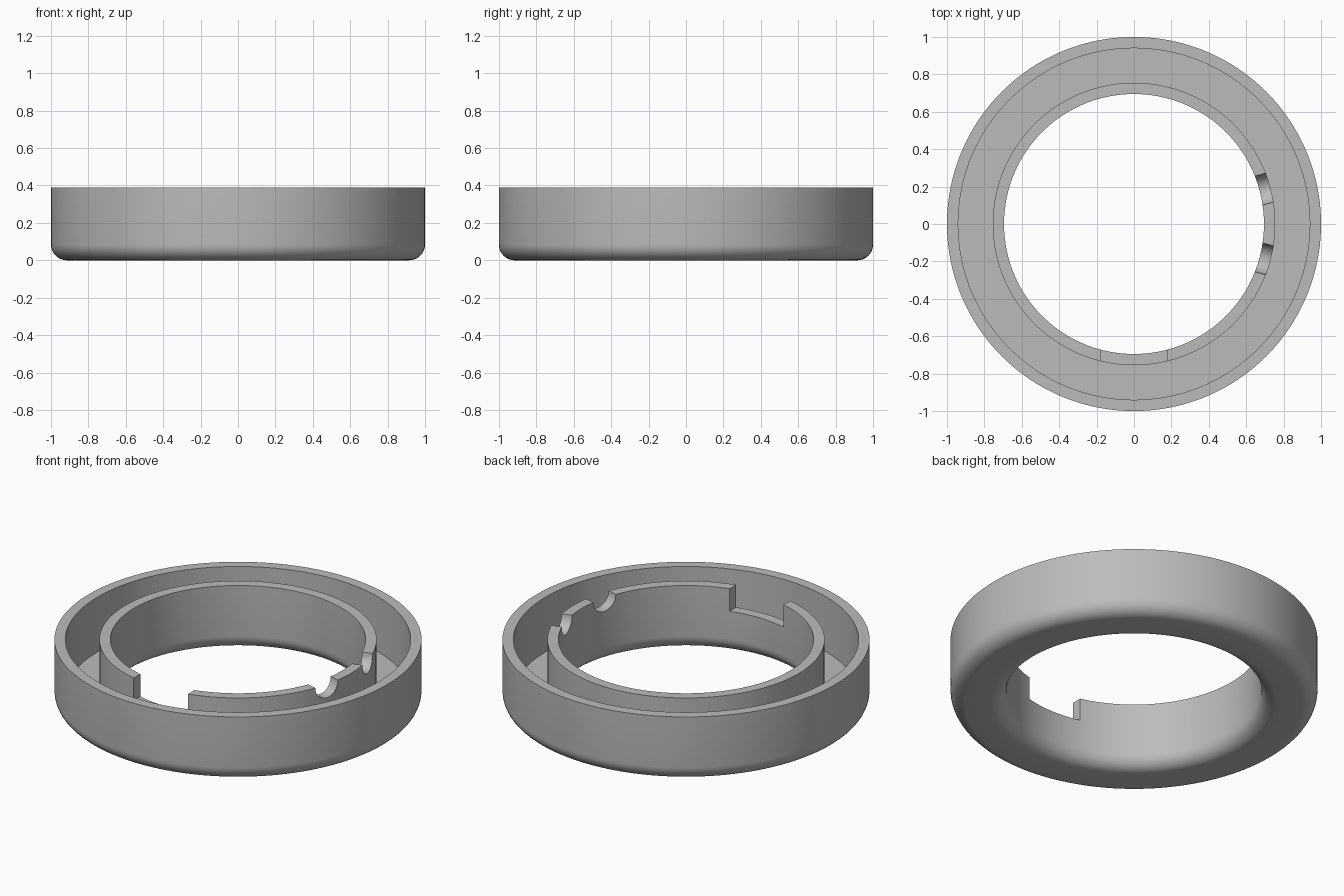
import bpy, bmesh, math
from mathutils import Matrix

if "Cube" in bpy.data.objects:
    bpy.data.objects.remove(bpy.data.objects["Cube"])

R_OUT, R_IN, WALL = 1.0, 0.695, 0.06
HEIGHT, FLOOR, FILLET, SEGS = 0.39, 0.06, 0.085, 160

grey = bpy.data.materials.new("plain grey")
grey.diffuse_color = (0.5, 0.5, 0.5, 1)
grey.use_nodes = True
grey.node_tree.nodes["Principled BSDF"].inputs["Base Color"].default_value = grey.diffuse_color


def make_object(name, bm):
    bmesh.ops.recalc_face_normals(bm, faces=bm.faces)
    mesh = bpy.data.meshes.new(name)
    bm.to_mesh(mesh)
    bm.free()
    mesh.materials.append(grey)
    obj = bpy.data.objects.new(name, mesh)
    bpy.context.collection.objects.link(obj)
    return obj


def arc(cx, cz, a0, a1, steps=10):
    angles = [math.radians(a0 + (a1 - a0) * i / steps) for i in range(steps + 1)]
    return [(cx + FILLET * math.cos(a), cz + FILLET * math.sin(a)) for a in angles]


# Channel cross-section with rounded bottom corners (radius, height)
profile = arc(R_IN + FILLET, FILLET, 180, 270)
profile += arc(R_OUT - FILLET, FILLET, 270, 360)
profile += [(R_OUT, HEIGHT), (R_OUT - WALL, HEIGHT), (R_OUT - WALL, FLOOR),
            (R_IN + WALL, FLOOR), (R_IN + WALL, HEIGHT), (R_IN, HEIGHT)]

# Ring: cross-section revolved around z
bm = bmesh.new()
rings = []
for i in range(SEGS):
    a = 2 * math.pi * i / SEGS
    rings.append([bm.verts.new((r * math.cos(a), r * math.sin(a), z)) for r, z in profile])
n = len(profile)
for i in range(SEGS):
    p, q = rings[i], rings[(i + 1) % SEGS]
    for j in range(n):
        k = (j + 1) % n
        bm.faces.new((p[j], q[j], q[k], p[k]))
ring = make_object("channel_ring", bm)

# Square notch at the front of the inner wall
cutters = []
bm = bmesh.new()
bmesh.ops.create_cube(bm, size=1, matrix=Matrix.Translation((0, -0.725, 0.38))
                      @ Matrix.Diagonal((0.36, 0.25, 0.25, 1)))
cutters.append(make_object("notch_cutter", bm))

# Two half-round grooves on the right of the inner wall
for side in (-1, 1):
    bm = bmesh.new()
    place = (Matrix.Rotation(side * math.radians(15), 4, 'Z')
             @ Matrix.Translation((0.725, 0, HEIGHT)) @ Matrix.Rotation(math.pi / 2, 4, 'Y'))
    bmesh.ops.create_cone(bm, cap_ends=True, segments=48, radius1=0.08, radius2=0.08,
                          depth=0.24, matrix=place)
    cutters.append(make_object("groove_cutter", bm))

# Cut the openings, then remove the cutters
bpy.context.view_layer.objects.active = ring
ring.select_set(True)
for cutter in cutters:
    cutter.hide_render = True
    mod = ring.modifiers.new("cut", 'BOOLEAN')
    mod.operation, mod.solver, mod.object = 'DIFFERENCE', 'EXACT', cutter
    bpy.ops.object.modifier_apply(modifier=mod.name)
    bpy.data.objects.remove(cutter)

bpy.ops.object.shade_smooth_by_angle(angle=math.radians(30))
